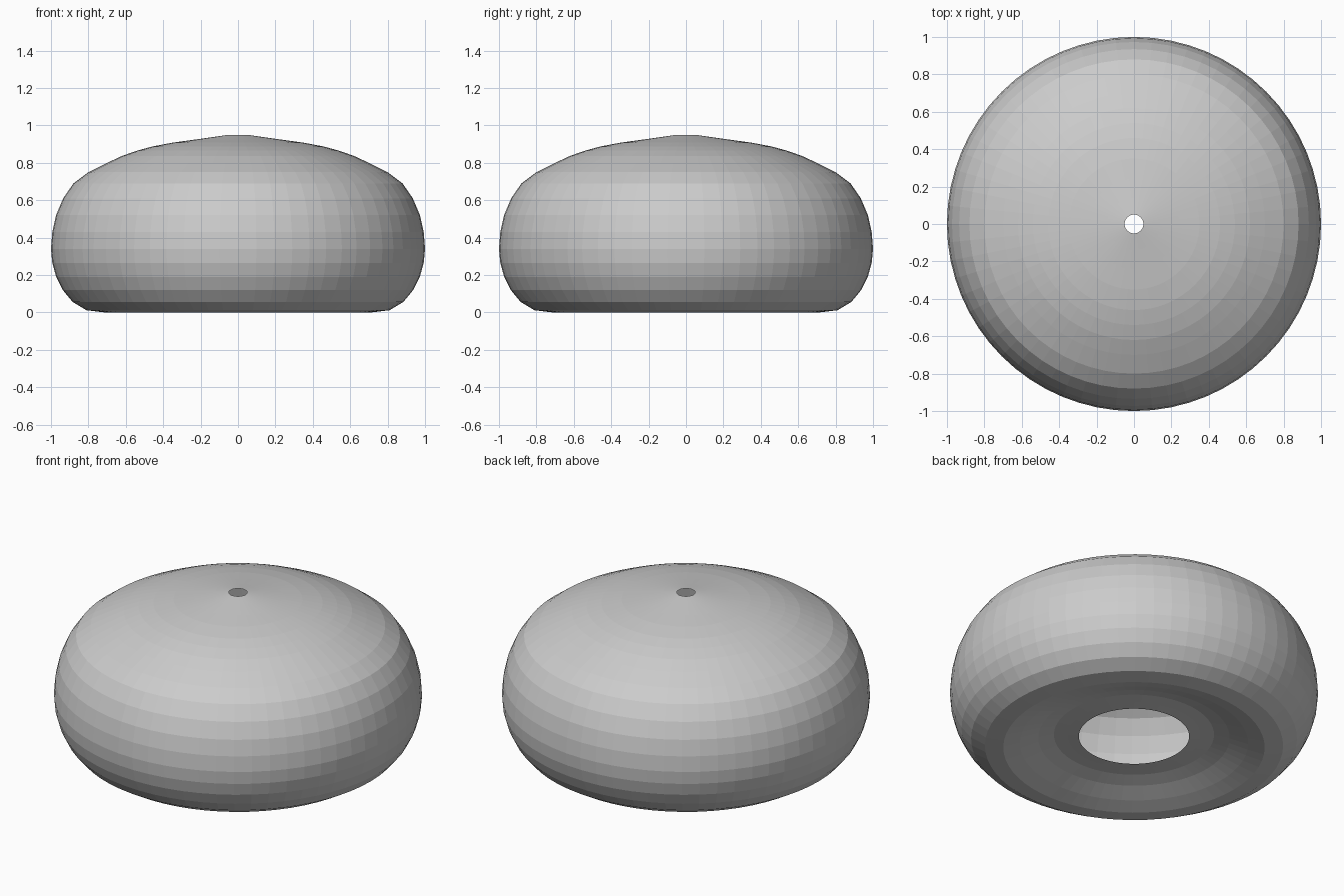
import bpy, bmesh, math

if "Cube" in bpy.data.objects:
    bpy.data.objects.remove(bpy.data.objects["Cube"])

SEGMENTS = 64

# Half profile (radius, height): top opening, dome, rim, recessed underside, lower opening
PROFILE = [
    (0.05, 0.95), (0.14, 0.937), (0.24, 0.923), (0.35, 0.908), (0.46, 0.887),
    (0.54, 0.865), (0.62, 0.837), (0.70, 0.80), (0.80, 0.75), (0.88, 0.69),
    (0.935, 0.61), (0.973, 0.52), (0.993, 0.43), (1.0, 0.34), (0.993, 0.265),
    (0.972, 0.19), (0.937, 0.12), (0.885, 0.057), (0.81, 0.012), (0.71, 0.0),
    (0.62, 0.025), (0.52, 0.06), (0.435, 0.08), (0.36, 0.075), (0.30, 0.07),
]


def lathe(name, profile, segments):
    bm = bmesh.new()
    rings = []
    for r, z in profile:
        angles = [math.tau * i / segments for i in range(segments)]
        rings.append([bm.verts.new((r * math.cos(a), r * math.sin(a), z)) for a in angles])
    # Top ring to bottom ring, wound so normals face outwards
    for upper, lower in zip(rings, rings[1:]):
        for i in range(segments):
            j = (i + 1) % segments
            bm.faces.new((upper[i], lower[i], lower[j], upper[j]))
    mesh = bpy.data.meshes.new(name)
    bm.to_mesh(mesh)
    bm.free()
    obj = bpy.data.objects.new(name, mesh)
    bpy.context.collection.objects.link(obj)
    return obj


# Hollow domed shell, faceted
lathe("domed_shell", PROFILE, SEGMENTS)
